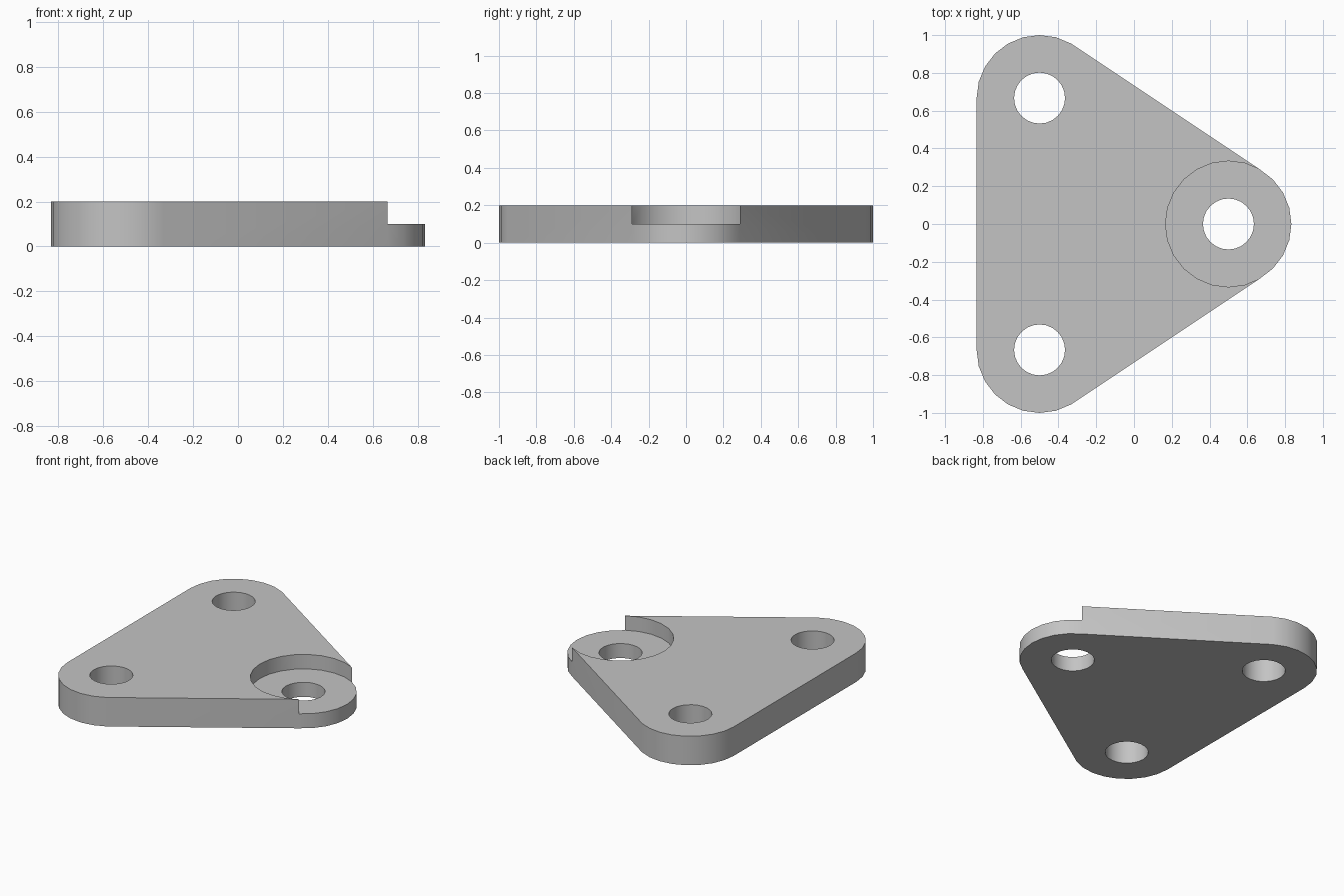
import bpy, bmesh, math
from mathutils import Vector

if "Cube" in bpy.data.objects:
    bpy.data.objects.remove(bpy.data.objects["Cube"])

R, HOLE_R, SEG = 1 / 3, 0.135, 24
THICK, LEDGE = 0.2, 0.1
CENTRES = [(0.5, 0.0), (-0.5, 2 / 3), (-0.5, -2 / 3)]

grey = bpy.data.materials.new("grey")
grey.diffuse_color = (0.55, 0.55, 0.55, 1)
grey.use_nodes = True
grey.node_tree.nodes["Principled BSDF"].inputs["Base Color"].default_value = grey.diffuse_color


def arc(centre, r, a0, a1):
    """Points from angle a0 to a1 (degrees) in even steps of a full circle."""
    step = 360 / SEG
    n = round((a1 - a0) / step)
    return [(centre[0] + r * math.cos(math.radians(a0 + i * step)),
             centre[1] + r * math.sin(math.radians(a0 + i * step))) for i in range(n + 1)]


def prism(name, outline, z0, z1):
    """Extrude a counter-clockwise outline between two heights."""
    bm = bmesh.new()
    face = bm.faces.new([bm.verts.new((x, y, z0)) for x, y in outline])
    top = bmesh.ops.extrude_face_region(bm, geom=[face])["geom"]
    bmesh.ops.translate(bm, vec=Vector((0, 0, z1 - z0)),
                        verts=[v for v in top if isinstance(v, bmesh.types.BMVert)])
    bmesh.ops.recalc_face_normals(bm, faces=bm.faces[:])
    mesh = bpy.data.meshes.new(name)
    bm.to_mesh(mesh)
    bm.free()
    mesh.materials.append(grey)
    obj = bpy.data.objects.new(name, mesh)
    bpy.context.collection.objects.link(obj)
    return obj


# Rounded triangular plate: one arc round each corner
right, back, front = CENTRES
outline = arc(right, R, -60, 60) + arc(back, R, 60, 180) + arc(front, R, 180, 300)
plate = prism("bracket_plate", outline, 0, THICK)

# Cutters: three bolt holes and the round recess open at the right corner
cutters = [prism("hole_cutter", arc(c, HOLE_R, 0, 360)[:-1], -0.1, 0.4) for c in CENTRES]
recess = arc(right, R, 60, 300)
recess += [(1.0, recess[-1][1]), (1.0, recess[0][1])]
cutters.append(prism("recess_cutter", recess, LEDGE, 0.4))

bpy.context.view_layer.objects.active = plate
plate.select_set(True)
for cutter in cutters:
    mod = plate.modifiers.new("cut", "BOOLEAN")
    mod.operation, mod.solver, mod.object = "DIFFERENCE", "EXACT", cutter
    bpy.ops.object.modifier_apply(modifier=mod.name)
    bpy.data.objects.remove(cutter)

# Smooth round walls, crisp rims
bpy.ops.object.shade_smooth_by_angle(angle=math.radians(30))
